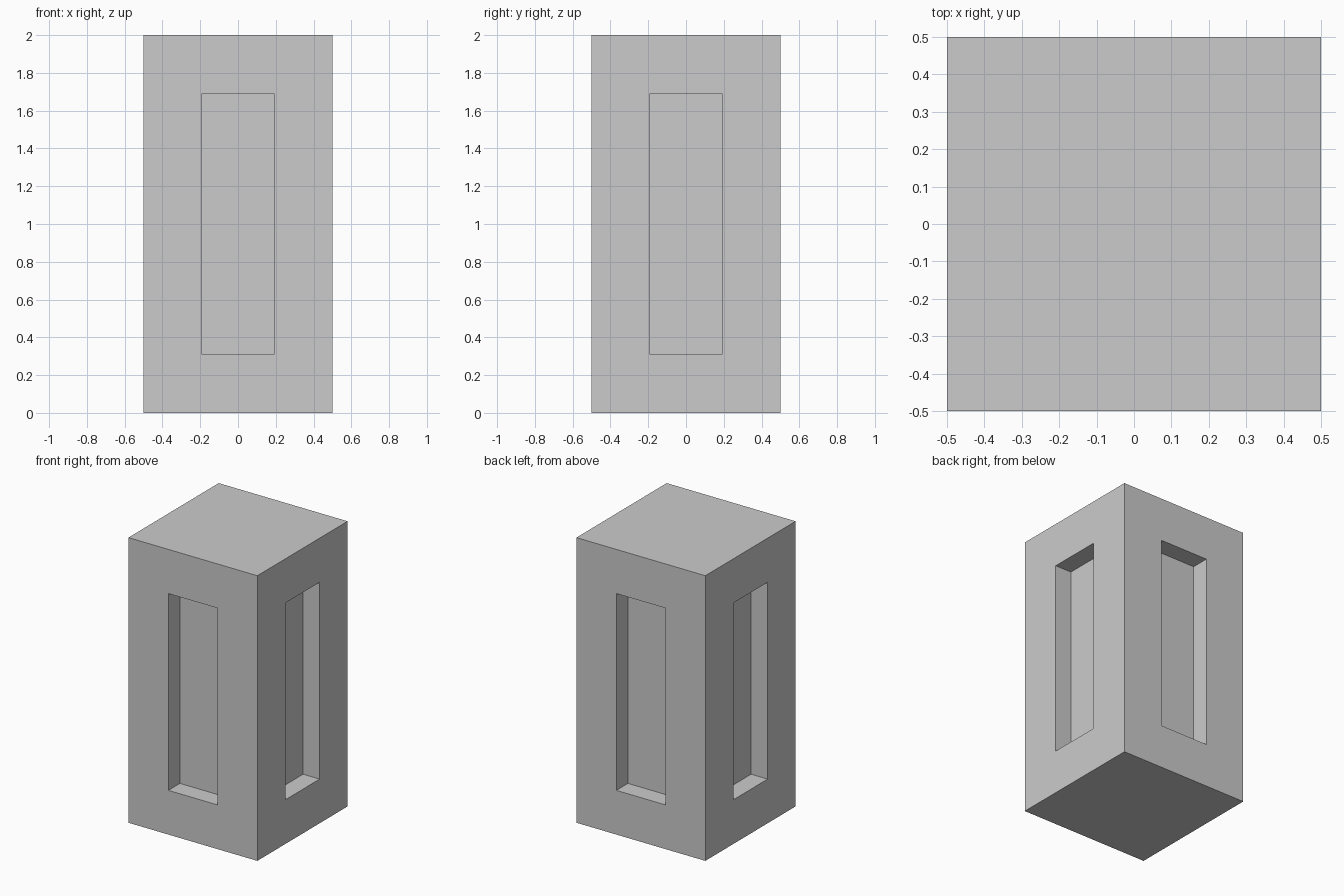
import bpy
import bmesh

# Remove the default cube
cube = bpy.data.objects.get("Cube")
if cube:
    bpy.data.objects.remove(cube, do_unlink=True)

MARGIN = 0.31    # frame width around each recess
DEPTH = 0.128    # recess depth

# Single grey material
grey = bpy.data.materials.new("plain_grey")
grey.use_nodes = True
colour = (0.6, 0.6, 0.6, 1)
grey.diffuse_color = colour
grey.node_tree.nodes["Principled BSDF"].inputs["Base Color"].default_value = colour

# Square block standing on the ground
bm = bmesh.new()
bmesh.ops.create_cube(bm, size=1)
bmesh.ops.scale(bm, vec=(1, 1, 2), verts=bm.verts)
bmesh.ops.translate(bm, vec=(0, 0, 1), verts=bm.verts)
bm.normal_update()

# Tall straight-walled recess in each of the four sides
sides = [f for f in bm.faces if abs(f.normal.z) < 0.5]
bmesh.ops.inset_individual(bm, faces=sides, thickness=MARGIN, use_even_offset=True)
bm.normal_update()
bmesh.ops.inset_individual(bm, faces=sides, thickness=0, depth=-DEPTH)
bmesh.ops.recalc_face_normals(bm, faces=bm.faces)

mesh = bpy.data.meshes.new("recessed_pillar")
bm.to_mesh(mesh)
bm.free()
mesh.materials.append(grey)
pillar = bpy.data.objects.new("recessed_pillar", mesh)
bpy.context.collection.objects.link(pillar)
